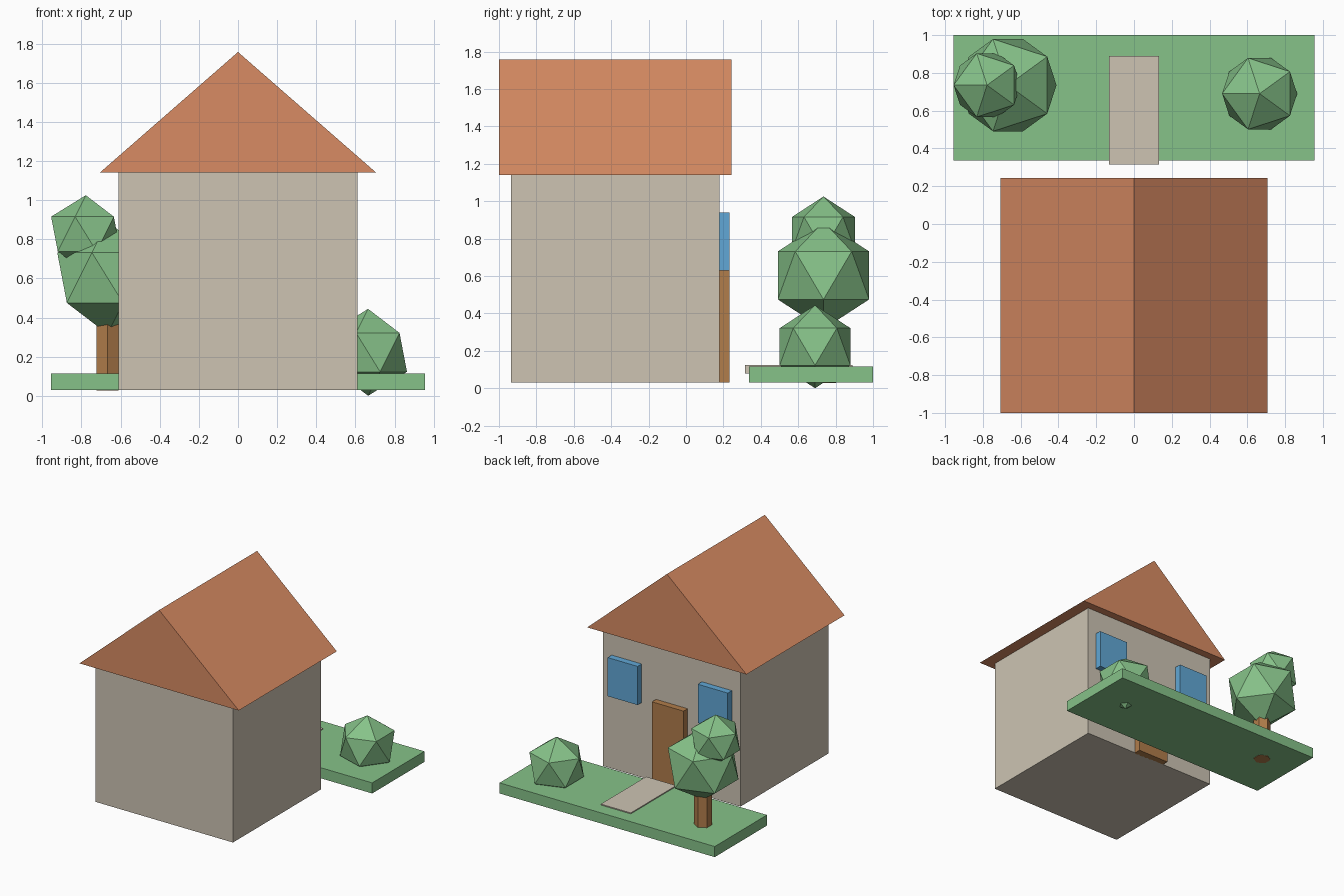
import bpy
import bmesh
from math import pi
from mathutils import Matrix, Vector

cube = bpy.data.objects.get("Cube")
if cube:
    bpy.data.objects.remove(cube, do_unlink=True)


def make_material(name, rgb):
    mat = bpy.data.materials.new(name)
    mat.use_nodes = True
    color = (*rgb, 1)
    mat.diffuse_color = color
    mat.node_tree.nodes["Principled BSDF"].inputs["Base Color"].default_value = color
    return mat


plaster = make_material("plaster", (0.61, 0.55, 0.45))
terracotta = make_material("terracotta", (0.69, 0.26, 0.125))
green = make_material("leaf green", (0.24, 0.54, 0.25))
wood = make_material("wood", (0.44, 0.205, 0.07))
blue = make_material("window blue", (0.12, 0.39, 0.67))


def finish(name, bm, mat):
    bmesh.ops.recalc_face_normals(bm, faces=bm.faces)
    mesh = bpy.data.meshes.new(name)
    bm.to_mesh(mesh)
    bm.free()
    mesh.materials.append(mat)
    obj = bpy.data.objects.new(name, mesh)
    bpy.context.collection.objects.link(obj)
    return obj


def box(name, low, high, mat):
    low, high = Vector(low), Vector(high)
    bm = bmesh.new()
    matrix = Matrix.Translation((low + high) / 2) @ Matrix.Diagonal((*(high - low), 1))
    bmesh.ops.create_cube(bm, size=1, matrix=matrix)
    return finish(name, bm, mat)


def foliage(name, center, radius):
    bm = bmesh.new()
    matrix = Matrix.Translation(center) @ Matrix.Rotation(pi, 4, "Z")
    bmesh.ops.create_icosphere(bm, subdivisions=1, radius=radius, matrix=matrix)
    return finish(name, bm, green)


# House walls
box("walls", (-0.61, -0.935, 0.03), (0.61, 0.18, 1.14), plaster)

# Gabled roof, a triangle extruded along the ridge
bm = bmesh.new()
gable = bm.faces.new([bm.verts.new(p) for p in
                      ((-0.707, -1, 1.14), (0.707, -1, 1.14), (0, -1, 1.757))])
extruded = bmesh.ops.extrude_face_region(bm, geom=[gable], use_keep_orig=True)
bmesh.ops.translate(bm, vec=(0, 1.243, 0),
                    verts=[v for v in extruded["geom"] if isinstance(v, bmesh.types.BMVert)])
finish("roof", bm, terracotta)

# Door and windows on the garden side
box("door", (-0.14, 0.17, 0.03), (0.14, 0.232, 0.69), wood)
for side, x in (("left", 0.4), ("right", -0.4)):
    box(side + "_window", (x - 0.133, 0.17, 0.63), (x + 0.133, 0.232, 0.94), blue)

# Garden
box("lawn", (-0.955, 0.337, 0.03), (0.955, 1, 0.115), green)
box("path", (-0.133, 0.315, 0.08), (0.133, 0.89, 0.123), plaster)
foliage("bush", (0.665, 0.69, 0.222), 0.222)

# Tree
bm = bmesh.new()
bmesh.ops.create_cone(bm, cap_ends=True, segments=6, radius1=0.066, radius2=0.066, depth=0.4,
                      matrix=Matrix.Translation((-0.667, 0.735, 0.227)))
finish("tree_trunk", bm, wood)
foliage("tree_lower_foliage", (-0.667, 0.735, 0.603), 0.287)
foliage("tree_upper_foliage", (-0.778, 0.735, 0.827), 0.198)
